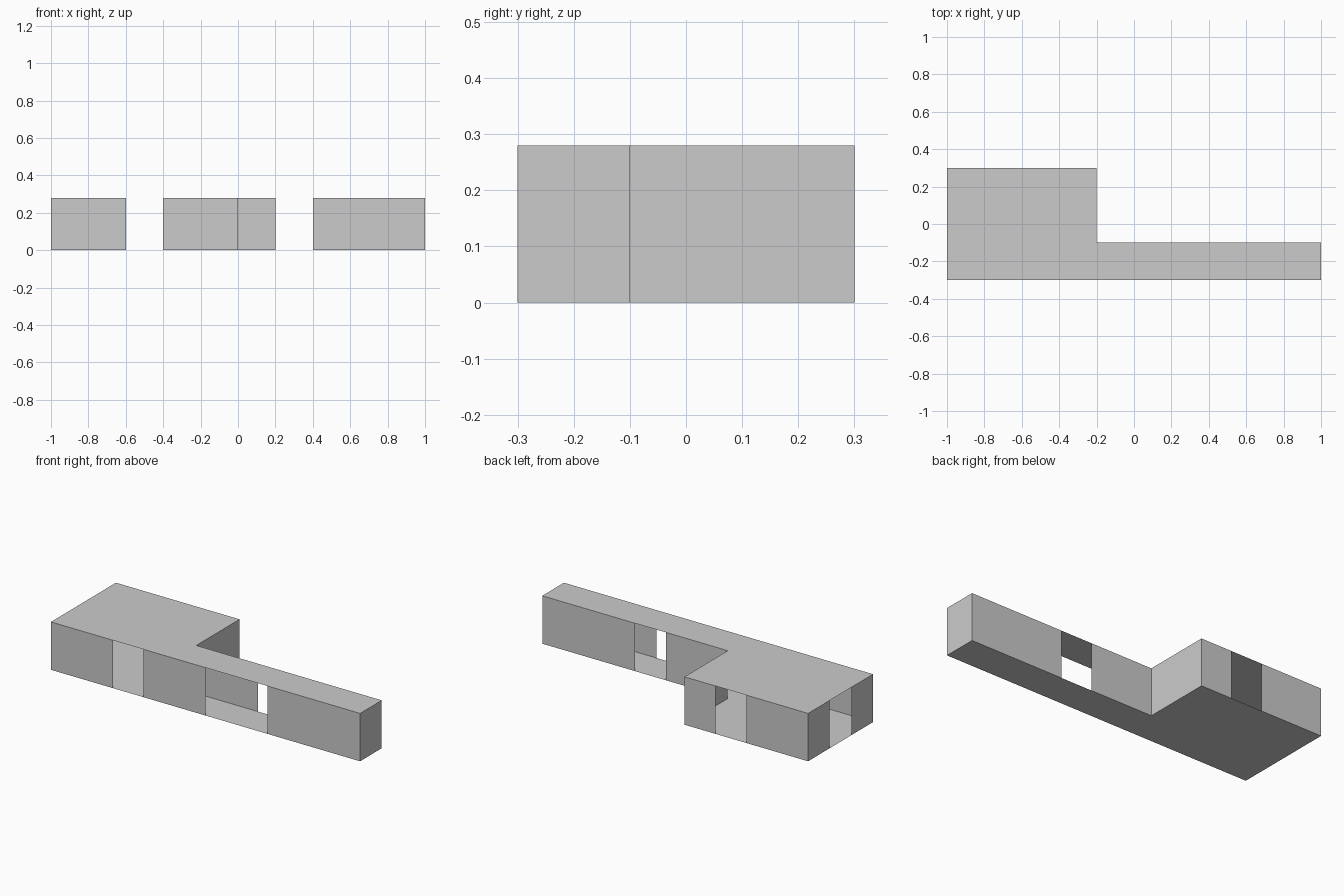
import bpy
import bmesh

HEIGHT = 0.28
# L-shaped plan, counter-clockwise from the front left corner
PLAN = [(-1, -0.3), (1, -0.3), (1, -0.1), (-0.2, -0.1), (-0.2, 0.3), (-1, 0.3)]

# Each wall follows one plan edge; doorways are (start, end) distances along it
WALLS = [
    ("front_wall", [(0.4, 0.6), (1.0, 1.4)]),
    ("corridor_end_wall", []),
    ("corridor_back_wall", [(0.6, 0.8)]),
    ("room_inner_wall", []),
    ("room_back_wall", [(0.2, 0.4)]),
    ("room_end_wall", [(0.2, 0.4)]),
]

cube = bpy.data.objects.get("Cube")
if cube:
    bpy.data.objects.remove(cube, do_unlink=True)

# Plain grey for the whole building
grey = bpy.data.materials.new("light_grey")
grey.use_nodes = True
colour = (0.6, 0.6, 0.6, 1)
grey.diffuse_color = colour
grey.node_tree.nodes["Principled BSDF"].inputs["Base Color"].default_value = colour


def make_object(name, polygons):
    """Make one flat-faced object from a list of outlines."""
    bm = bmesh.new()
    for outline in polygons:
        bm.faces.new([bm.verts.new(p) for p in outline])
    mesh = bpy.data.meshes.new(name)
    bm.to_mesh(mesh)
    bm.free()
    mesh.materials.append(grey)
    obj = bpy.data.objects.new(name, mesh)
    bpy.context.collection.objects.link(obj)
    return obj


def make_wall(name, start, end, doorways):
    """Stand thin panels along an edge, leaving full-height doorways."""
    dx, dy = end[0] - start[0], end[1] - start[1]
    length = abs(dx) + abs(dy)
    stops = [0] + [d for door in doorways for d in door] + [length]
    panels = []
    for a, b in zip(stops[::2], stops[1::2]):
        p, q = [(start[0] + dx * t / length, start[1] + dy * t / length)
                for t in (a, b)]
        panels.append([(*p, 0), (*q, 0), (*q, HEIGHT), (*p, HEIGHT)])
    return make_object(name, panels)


# Floor faces down, roof faces up
make_object("floor", [[(x, y, 0) for x, y in reversed(PLAN)]])
make_object("roof", [[(x, y, HEIGHT) for x, y in PLAN]])

# Outer walls
for i, (name, doorways) in enumerate(WALLS):
    make_wall(name, PLAN[i], PLAN[(i + 1) % len(PLAN)], doorways)
